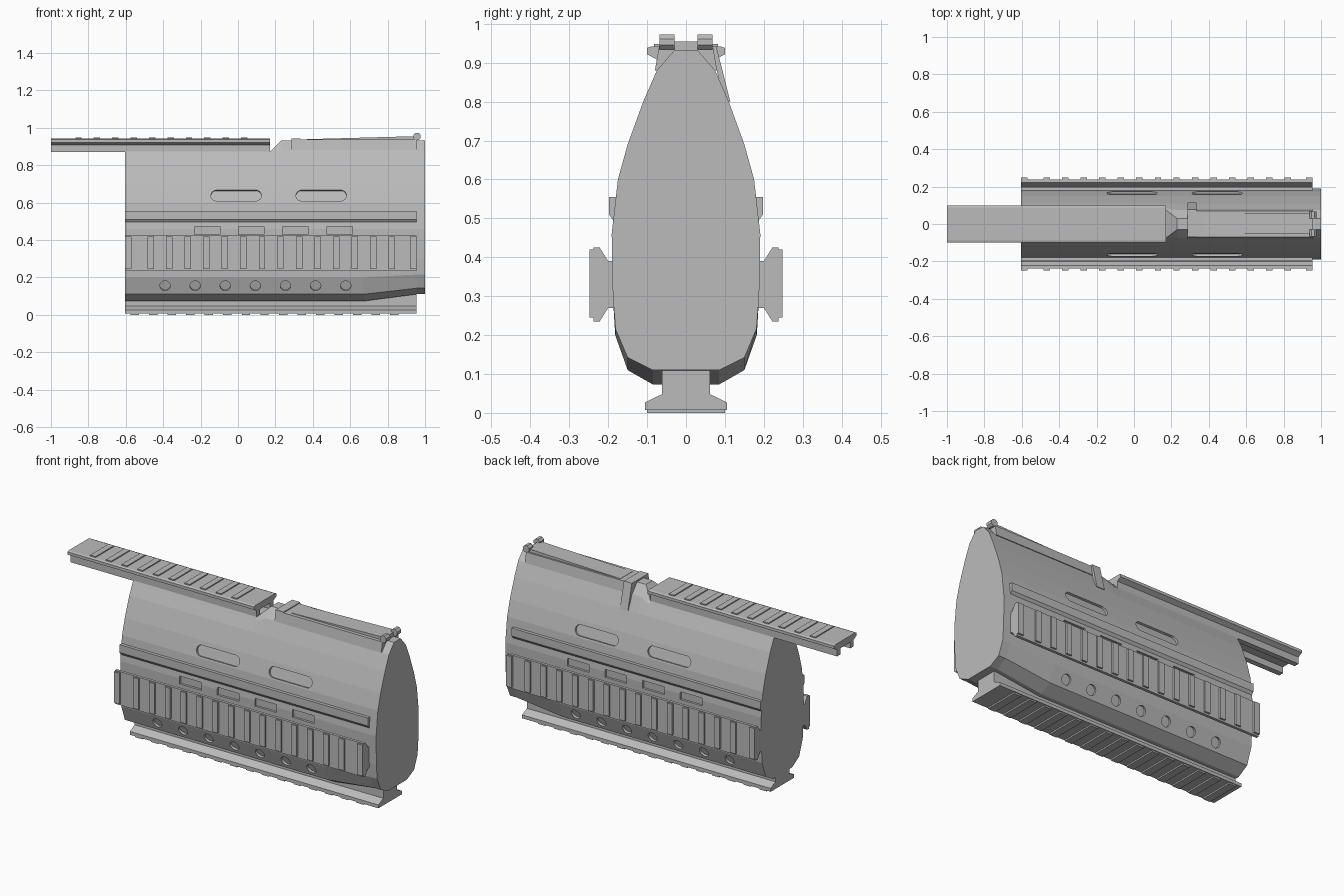
import bpy, bmesh, math
from mathutils import Vector

cube = bpy.data.objects.get("Cube")
if cube:
    bpy.data.objects.remove(cube, do_unlink=True)

grey = bpy.data.materials.new("matte grey")
grey.use_nodes = True
grey.diffuse_color = (0.5, 0.5, 0.5, 1)
grey.node_tree.nodes["Principled BSDF"].inputs["Base Color"].default_value = (0.5, 0.5, 0.5, 1)


def finish(bm, name):
    bmesh.ops.recalc_face_normals(bm, faces=bm.faces)
    mesh = bpy.data.meshes.new(name)
    bm.to_mesh(mesh)
    bm.free()
    mesh.materials.append(grey)
    ob = bpy.data.objects.new(name, mesh)
    bpy.context.collection.objects.link(ob)
    return ob


def loft(bm, rings):
    """Bridge equal-length closed rings and cap both ends."""
    rows = [[bm.verts.new(p) for p in ring] for ring in rings]
    n = len(rows[0])
    for a, b in zip(rows, rows[1:]):
        for i in range(n):
            j = (i + 1) % n
            bm.faces.new((a[i], a[j], b[j], b[i]))
    bm.faces.new(rows[0])
    bm.faces.new(rows[-1])


def sweep(bm, profile, x0, x1):
    """Extrude a (y, z) outline along x."""
    loft(bm, [[(x, y, z) for y, z in profile] for x in (x0, x1)])


def mirrored(half):
    return half + [(-y, z) for y, z in reversed(half)]


def box(bm, x0, x1, y0, y1, z0, z1):
    sweep(bm, [(y0, z0), (y1, z0), (y1, z1), (y0, z1)], x0, x1)


REAR, FRONT = -0.605, 0.955

# Main shell: the lower edge rises toward the front, the top steps up
sides = [(0.188, 0.30), (0.191, 0.46), (0.175, 0.60), (0.15, 0.69), (0.11, 0.80)]
bottom_full = [(0.085, 0.073), (0.15, 0.11), (0.182, 0.20)]
bottom_raised = [(0.085, 0.11), (0.15, 0.142), (0.181, 0.215)]
top_low = [(0.083, 0.855), (0.075, 0.872)]
top_high = [(0.075, 0.88), (0.03, 0.932)]
bm = bmesh.new()
loft(bm, [[(x, y, z) for y, z in mirrored(low + sides + top)] for x, low, top in (
    (REAR, bottom_full, top_low), (0.17, bottom_full, top_low),
    (0.23, bottom_full, top_high), (0.67, bottom_full, top_high),
    (FRONT, bottom_raised, top_high), (1.0, bottom_raised, top_high))])
shell = finish(bm, "handguard_shell")

# Shallow recesses: rounded slots, square windows and round holes
cut = bmesh.new()


def recess(outline, low, high, cx, t, depth=0.012):
    """Sink a flat outline into the panel running between two profile points."""
    for side in (1, -1):
        p, q = (Vector((0, side * y, z)) for y, z in (low, high))
        up = (q - p).normalized()
        out = Vector((0, side * up.z, -side * up.y))
        centre = p.lerp(q, t) + Vector((cx, 0, 0))
        flat = [centre + Vector((u, 0, 0)) + up * v for u, v in outline]
        loft(cut, [[c + out * d for c in flat] for d in (-depth, 0.01)])


def pill(straight, r, n=20):
    pts = []
    for i in range(n):
        a = math.tau * (i + 0.5) / n
        pts.append((math.copysign(straight, math.cos(a)) + r * math.cos(a), r * math.sin(a)))
    return pts


for cx in (-0.01, 0.445):
    recess(pill(0.105, 0.03), sides[2], sides[3], cx, 0.42)
for i in range(4):
    recess([(-0.068, -0.022), (0.068, -0.022), (0.068, 0.022), (-0.068, 0.022)],
           sides[0], sides[1], -0.165 + 0.236 * i, 0.94)
for i in range(7):
    recess(pill(0, 0.028), bottom_full[1], bottom_full[2], -0.39 + 0.161 * i, 0.5)
cutter = finish(cut, "recess_cutter")
cutter.hide_render = True
cutter.hide_viewport = True
cutter.display_type = 'WIRE'
mod = shell.modifiers.new("recesses", 'BOOLEAN')
mod.object = cutter
mod.solver = 'EXACT'

# Top rail: open channel below, low cross ribs above
bm = bmesh.new()
sweep(bm, mirrored([(0.045, 0.905), (0.045, 0.87), (0.075, 0.87), (0.075, 0.908),
                    (0.1, 0.922), (0.1, 0.938), (0.088, 0.942)]), -1.0, 0.17)
for i in range(10):
    x = -0.87 + 0.0985 * i
    box(bm, x, x + 0.034, -0.082, 0.082, 0.935, 0.948)
finish(bm, "top_rail")

# Side rails with upright ribs and raised ends
for name, s in (("left_side_rail", 1), ("right_side_rail", -1)):
    bm = bmesh.new()
    sweep(bm, [(s * y, z) for y, z in (
        (0.17, 0.27), (0.2, 0.27), (0.222, 0.235), (0.238, 0.235),
        (0.238, 0.425), (0.222, 0.425), (0.2, 0.39), (0.17, 0.39))], REAR, FRONT)
    spans = [(REAR, -0.57), (0.92, FRONT)]
    spans += [(-0.484 + 0.0992 * i, -0.45 + 0.0992 * i) for i in range(14)]
    for a, b in spans:
        y0, y1 = sorted((s * 0.23, s * 0.248))
        box(bm, a, b, y0, y1, 0.245, 0.42)
    finish(bm, name)

# Bottom rail with cross ribs underneath
bm = bmesh.new()
sweep(bm, mirrored([(0.105, 0.008), (0.105, 0.027), (0.062, 0.048), (0.062, 0.109)]),
      REAR, FRONT)
for i in range(15):
    x = -0.575 + 0.0992 * i
    box(bm, x, x + 0.045, -0.1, 0.1, 0.0, 0.012)
finish(bm, "bottom_rail")

# Narrow ledges along both flanks
for name, s in (("left_ledge", 1), ("right_ledge", -1)):
    bm = bmesh.new()
    sweep(bm, [(s * y, z) for y, z in (
        (0.17, 0.495), (0.187, 0.495), (0.198, 0.51), (0.198, 0.555), (0.17, 0.555))],
        REAR, FRONT)
    finish(bm, name)

# Top cover with a gently rising blade
bm = bmesh.new()
sweep(bm, mirrored([(0.08, 0.88), (0.07, 0.937)]), 0.285, FRONT)
finish(bm, "top_cover")
bm = bmesh.new()
loft(bm, [[(x, y, z) for y, z in ((-0.05, 0.93), (0.06, 0.93), (0.06, top), (-0.05, top))]
          for x, top in ((0.37, 0.939), (FRONT, 0.955))])
finish(bm, "cover_blade")

# Clip strap folded over the left shoulder
bm = bmesh.new()
sweep(bm, [(-0.07, 0.93), (-0.07, 0.942), (0.078, 0.942), (0.114, 0.80),
           (0.1, 0.80), (0.066, 0.93)], 0.285, 0.335)
finish(bm, "clip_strap")

# Pair of hinge knuckles at the front
for name, y in (("left_knuckle", 0.03), ("right_knuckle", -0.068)):
    bm = bmesh.new()
    loft(bm, [[(0.957 + 0.021 * math.cos(math.tau * (i + 0.5) / 8), yy,
                0.953 + 0.021 * math.sin(math.tau * (i + 0.5) / 8)) for i in range(8)]
              for yy in (y, y + 0.038)])
    finish(bm, name)
